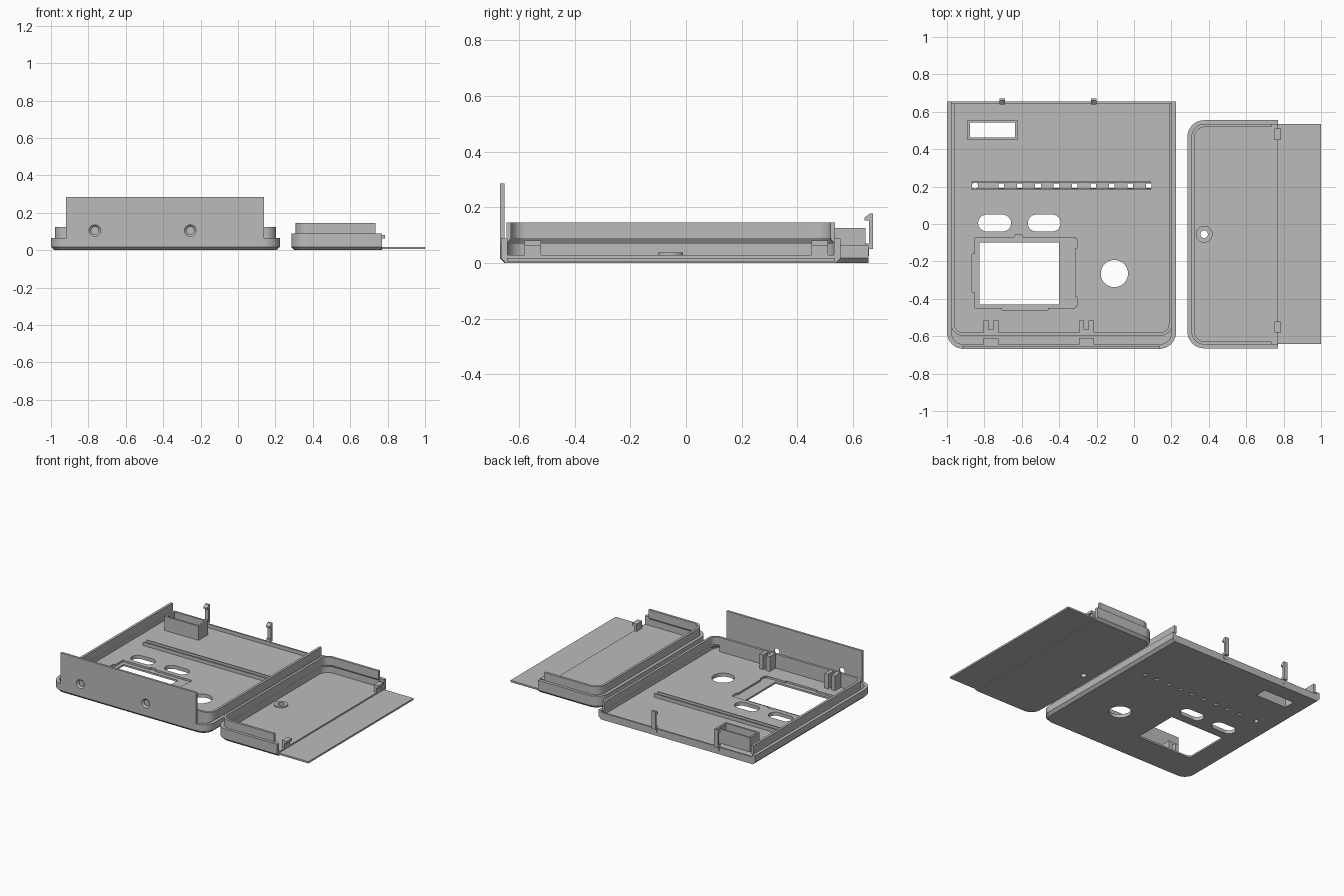
import bpy, bmesh, math

if "Cube" in bpy.data.objects:
    bpy.data.objects.remove(bpy.data.objects["Cube"])

GREY = bpy.data.materials.new("plastic grey")
GREY.diffuse_color = (0.5, 0.5, 0.5, 1)
GREY.use_nodes = True
GREY.node_tree.nodes["Principled BSDF"].inputs["Base Color"].default_value = GREY.diffuse_color


def finish(name, bm):
    bmesh.ops.recalc_face_normals(bm, faces=bm.faces)
    me = bpy.data.meshes.new(name)
    bm.to_mesh(me)
    bm.free()
    me.materials.append(GREY)
    ob = bpy.data.objects.new(name, me)
    bpy.context.collection.objects.link(ob)
    return ob


def add_box(bm, x0, x1, y0, y1, z0, z1):
    v = [bm.verts.new((x, y, z)) for z in (z0, z1)
         for x, y in ((x0, y0), (x1, y0), (x1, y1), (x0, y1))]
    for f in ((3, 2, 1, 0), (4, 5, 6, 7), (0, 1, 5, 4), (1, 2, 6, 5), (2, 3, 7, 6), (3, 0, 4, 7)):
        bm.faces.new([v[i] for i in f])


def boxes(name, *specs):
    bm = bmesh.new()
    for s in specs:
        add_box(bm, *s)
    return finish(name, bm)


def prism(name, pts, z0, z1):
    bm = bmesh.new()
    f = bm.faces.new([bm.verts.new((x, y, z0)) for x, y in pts])
    ext = bmesh.ops.extrude_face_region(bm, geom=[f])
    for v in ext["geom"]:
        if isinstance(v, bmesh.types.BMVert):
            v.co.z = z1
    return finish(name, bm)


def oval(cx, cy, half, r, n=32):
    """Stadium outline; a circle when half equals r."""
    pts = []
    for i in range(n):
        a = 2 * math.pi * (i + 0.5) / n
        pts.append((cx + math.copysign(half - r, math.cos(a)) + r * math.cos(a), cy + r * math.sin(a)))
    return pts


def cut(target, *cutters):
    for c in cutters:
        m = target.modifiers.new("cut", "BOOLEAN")
        m.operation, m.solver, m.object = "DIFFERENCE", "EXACT", c
        c.hide_render = True
        c.hide_set(True)


def u_path(u0, u1, v0, v1, r, d):
    """Open U path, rounded at v0, inset by d."""
    pts, rr, n = [(u0 + d, v1)], max(r - d, 0.01), 8
    for cu, start in ((u0 + d + rr, math.pi), (u1 - d - rr, 1.5 * math.pi)):
        for i in range(n + 1):
            a = start + i / n * math.pi / 2
            pts.append((cu + rr * math.cos(a), v0 + d + rr + rr * math.sin(a)))
    return pts + [(u1 - d, v1)]


def u_sweep(name, outline, section, swap, solid=False):
    """Sweep a section of (inset, z) round the U, or stack its rings as a solid slab."""
    bm = bmesh.new()
    rows = []
    for d, z in section:
        path = u_path(*outline, d)
        rows.append([bm.verts.new((v, u, z) if swap else (u, v, z)) for u, v in path])
    n, m = len(rows), len(rows[0])
    for i in range(n - 1 if solid else n):
        a, b = rows[i], rows[(i + 1) % n]
        for j in range(m if solid else m - 1):
            k = (j + 1) % m
            bm.faces.new((a[j], a[k], b[k], b[j]))
    if solid:
        bm.faces.new(rows[0])
        bm.faces.new(rows[-1])
    else:
        bm.faces.new([r[0] for r in rows])
        bm.faces.new([r[-1] for r in rows])
    return finish(name, bm)


WALL = [(0, 0.018), (0, 0.065), (0.024, 0.065), (0.024, 0.018)]
LIP = [(0, 0.045), (0, 0.125), (0.017, 0.125), (0.017, 0.075)]

# Main panel: floor, stepped side walls and inner lip
main = (-1.0, 0.225, -0.668, 0.655, 0.09)
floor = u_sweep("main_floor", main, [(0.018, 0), (0, 0.018), (0, 0.025)], False, True)
u_sweep("main_wall", main, WALL, False)
u_sweep("main_lip", (-0.978, 0.203, -0.597, 0.645, 0.06), LIP, False)
boxes("front_inner_rib", (-0.92, 0.145, -0.597, -0.58, 0.02, 0.08))
boxes("back_flange", (-0.99, 0.215, 0.643, 0.655, 0.02, 0.05))

# Openings in the floor: display, buttons, knob, indicator row, connector
cutters = [boxes("display_cutter", (-0.825, -0.40, -0.43, -0.10, -0.1, 0.1)),
           boxes("display_recess_cutter", (-0.85, -0.315, -0.45, -0.072, 0.012, 0.1)),
           boxes("recess_tab_cutter", (-0.865, -0.84, -0.365, -0.16, 0.012, 0.1),
                 (-0.32, -0.305, -0.13, -0.08, 0.012, 0.1), (-0.32, -0.305, -0.44, -0.39, 0.012, 0.1),
                 (-0.64, -0.595, -0.08, -0.06, 0.012, 0.1), (-0.705, -0.46, -0.46, -0.44, 0.012, 0.1)),
           boxes("connector_cutter", (-0.877, -0.637, 0.462, 0.543, -0.1, 0.1)),
           prism("knob_cutter", oval(-0.105, -0.265, 0.073, 0.073), -0.1, 0.1),
           prism("lamp_cutter", oval(-0.85, 0.205, 0.016, 0.016), -0.1, 0.1),
           boxes("indicator_cutter", *[(-0.725 + i * 0.0985, -0.695 + i * 0.0985, 0.193, 0.217, -0.1, 0.1)
                                       for i in range(9)])]
for cx in (-0.745, -0.48):
    cutters.append(prism("button_cutter", oval(cx, 0.005, 0.088, 0.045), -0.1, 0.1))
cut(floor, *cutters)

# Ribs either side of the indicator row
boxes("indicator_ribs", (-0.87, 0.09, 0.183, 0.191, 0.02, 0.05), (-0.87, 0.09, 0.219, 0.227, 0.02, 0.05))

# Raised collar round the connector opening
collar = boxes("connector_collar", (-0.89, -0.624, 0.45, 0.556, 0.02, 0.125))
cut(collar, boxes("collar_cutter", (-0.877, -0.637, 0.462, 0.543, -0.1, 0.3)))

# Upright front plate with two countersunk screw holes
plate = boxes("front_plate", (-0.92, 0.14, -0.668, -0.652, 0.03, 0.285))
for cx in (-0.765, -0.255):
    bm = bmesh.new()
    rings = []
    for r, y in ((0.036, -0.672), (0.02, -0.658), (0.02, -0.6)):
        rings.append([bm.verts.new((cx + r * math.cos(i * math.pi / 12), y, 0.105 + r * math.sin(i * math.pi / 12)))
                      for i in range(24)])
    for a, b in zip(rings, rings[1:]):
        for i in range(24):
            bm.faces.new((a[i], a[i - 1], b[i - 1], b[i]))
    bm.faces.new(rings[0])
    bm.faces.new(rings[-1])
    cut(plate, finish("screw_cutter", bm))
    # Screw block and its two gussets
    boxes("screw_block", (cx - 0.04, cx - 0.012, -0.58, -0.515, 0.02, 0.13),
          (cx + 0.012, cx + 0.04, -0.58, -0.515, 0.02, 0.13),
          (cx - 0.013, cx + 0.013, -0.58, -0.565, 0.02, 0.13),
          (cx - 0.04, cx + 0.04, -0.655, -0.61, 0.02, 0.06))

# Hooked clips on the back edge
HOOK = [(0.645, 0.025), (0.657, 0.025), (0.657, 0.05), (0.672, 0.05), (0.672, 0.178),
        (0.660, 0.178), (0.640, 0.162), (0.640, 0.152), (0.657, 0.152), (0.657, 0.07), (0.645, 0.07)]
for cx in (-0.705, -0.215):
    bm = bmesh.new()
    a, b = ([bm.verts.new((cx + s * 0.015, y, z)) for y, z in HOOK] for s in (-1, 1))
    bm.faces.new(a)
    bm.faces.new(b)
    for i in range(len(HOOK)):
        bm.faces.new((a[i - 1], a[i], b[i], b[i - 1]))
    finish("back_clip", bm)

# Side cover: floor, walls, lip and flat flap
cover = (-0.665, 0.555, 0.285, 0.77, 0.09)
cover_floor = u_sweep("cover_floor", cover, [(0.018, 0), (0, 0.018), (0, 0.028)], True, True)
u_sweep("cover_wall", cover, [(d, 0.088 if z > 0.05 else z) for d, z in WALL], True)
u_sweep("cover_lip", (-0.645, 0.535, 0.307, 0.735, 0.07),
        [(0, 0.065), (0, 0.145), (0.017, 0.145), (0.017, 0.09)], True)
boxes("cover_flap", (0.765, 1.0, -0.642, 0.535, 0.006, 0.018))
boss = prism("cover_boss", oval(0.375, -0.055, 0.045, 0.045), 0.02, 0.037)
hole = prism("boss_cutter", oval(0.375, -0.055, 0.02, 0.02), -0.1, 0.1)
cut(cover_floor, hole)
cut(boss, hole)

# Catches at the open edge of the cover
for cy in (0.48, -0.55):
    boxes("cover_catch", (0.75, 0.77, cy - 0.03, cy + 0.03, 0.02, 0.08),
          (0.768, 0.785, cy - 0.03, cy + 0.03, 0.062, 0.08))
